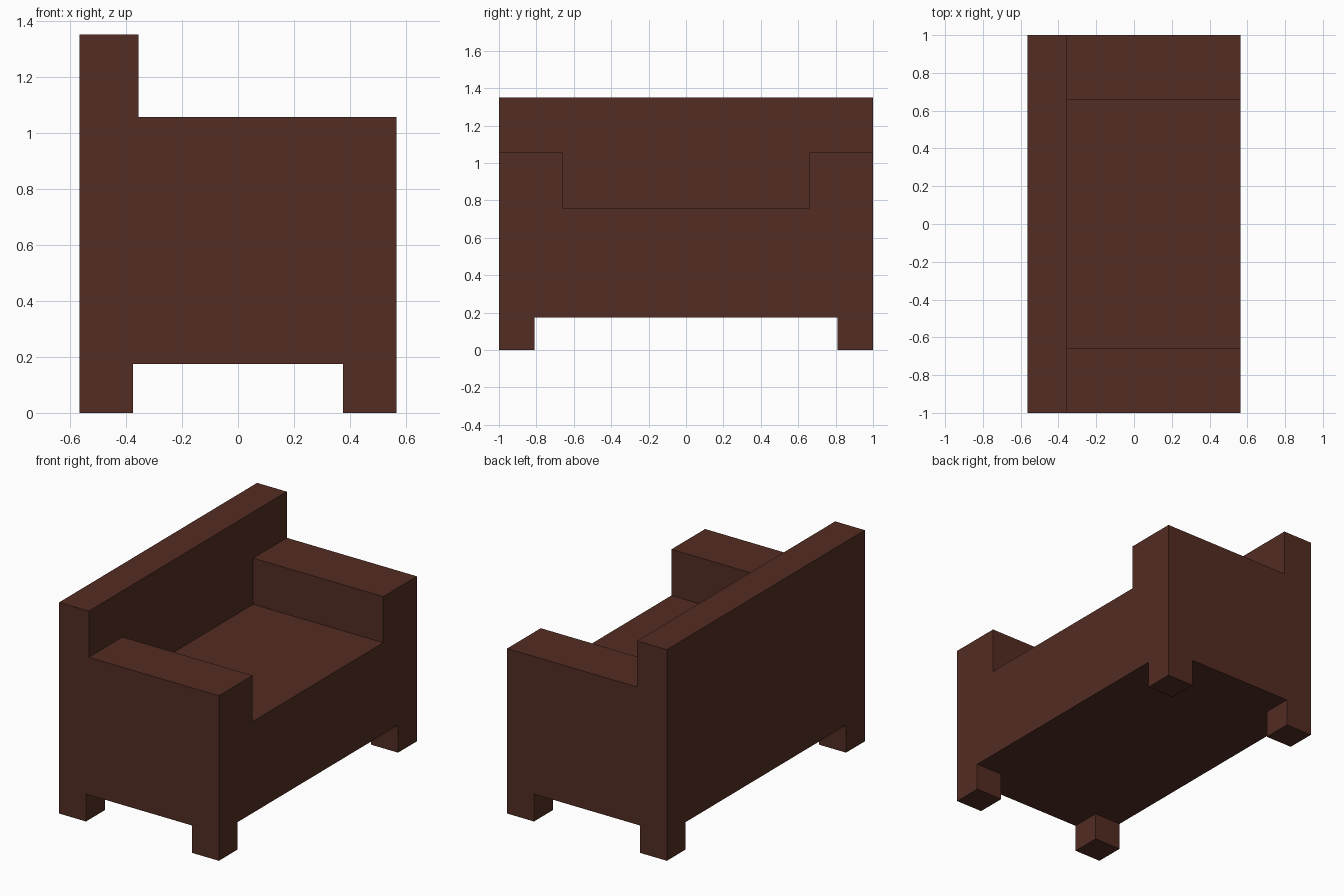
import bpy

if "Cube" in bpy.data.objects:
    bpy.data.objects.remove(bpy.data.objects["Cube"])

# One dark leather brown for the whole sofa
brown = bpy.data.materials.new("dark_brown")
brown.diffuse_color = (0.087, 0.026, 0.017, 1.0)
brown.use_nodes = True
brown.node_tree.nodes["Principled BSDF"].inputs["Base Color"].default_value = brown.diffuse_color

X, Y = 0.565, 1.0            # half depth and half width
LEG_H, SEAT_H, ARM_H, BACK_H = 0.175, 0.76, 1.055, 1.35
BACK_X, ARM_Y, LEG = -0.355, 0.66, 0.19


def box(name, lo, hi):
    """Box between two opposite corners."""
    centre = [(a + b) / 2 for a, b in zip(lo, hi)]
    bpy.ops.mesh.primitive_cube_add(size=1, location=centre)
    ob = bpy.context.object
    ob.name = name
    ob.scale = [b - a for a, b in zip(lo, hi)]
    bpy.ops.object.transform_apply(location=True, rotation=False, scale=True)
    ob.data.materials.append(brown)
    return ob


# Backrest across the full width, and the seat block between the arms
box("backrest", (-X, -Y, LEG_H), (BACK_X, Y, BACK_H))
box("seat", (BACK_X, -ARM_Y, LEG_H), (X, ARM_Y, SEAT_H))

# Armrests and legs, mirrored left and right
for side, s in (("left", -1), ("right", 1)):
    y0, y1 = sorted((s * ARM_Y, s * Y))
    box(side + "_armrest", (BACK_X, y0, LEG_H), (X, y1, ARM_H))
    y0, y1 = sorted((s * (Y - LEG), s * Y))
    for end, e in (("rear", -1), ("front", 1)):
        x0, x1 = sorted((e * (X - LEG), e * X))
        box(f"{side}_{end}_leg", (x0, y0, 0), (x1, y1, LEG_H))
